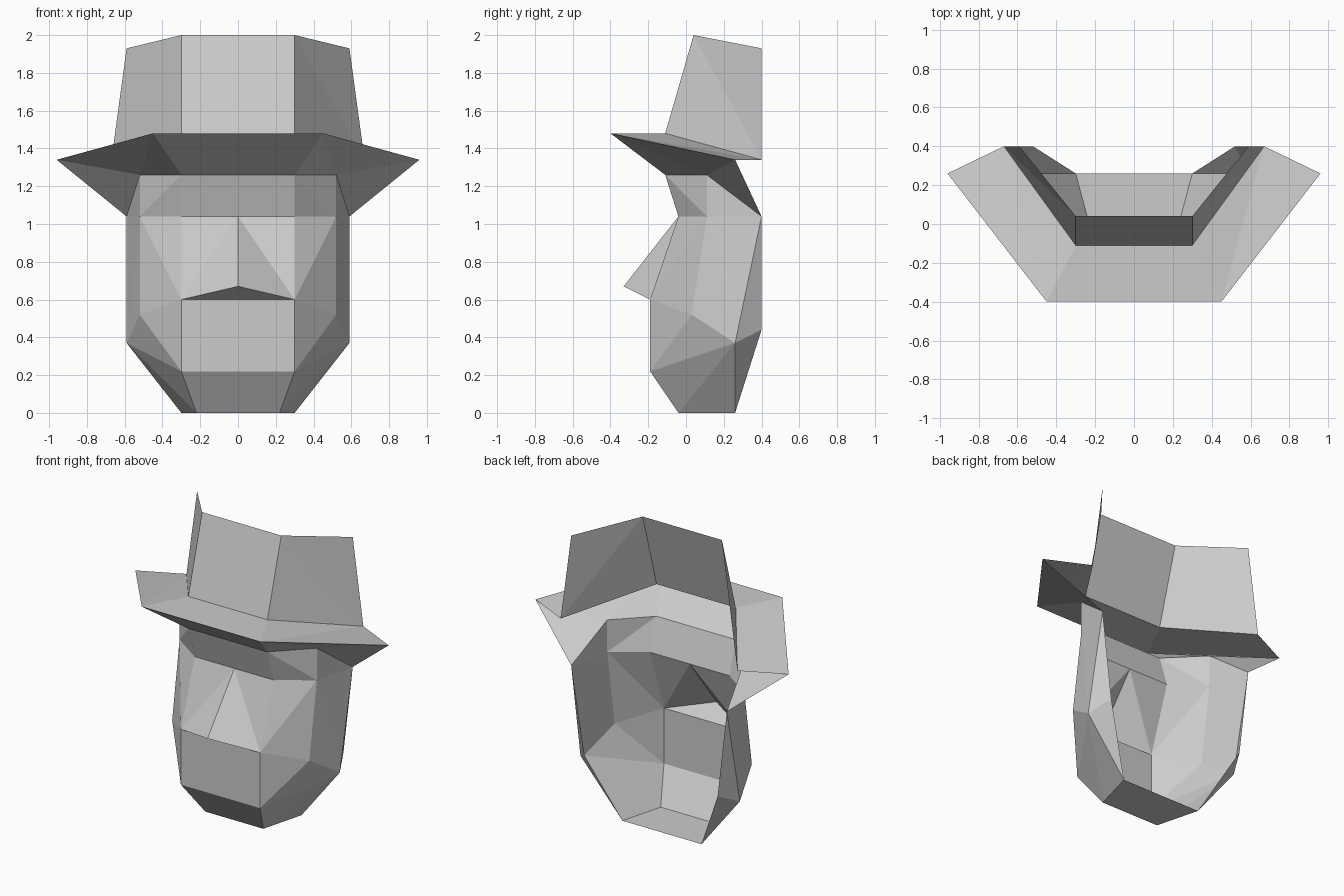
import bpy
import bmesh
from mathutils import Vector

cube = bpy.data.objects.get("Cube")
if cube:
    bpy.data.objects.remove(cube, do_unlink=True)

grey = bpy.data.materials.new("plain grey")
grey.use_nodes = True
colour = (0.6, 0.6, 0.6, 1)
grey.diffuse_color = colour
grey.node_tree.nodes["Principled BSDF"].inputs["Base Color"].default_value = colour

# Corner points of one half; the other half is mirrored across x
P = {
    # hat
    "crown_top": (0.30, 0.04, 2.0),
    "crown_top_back": (0.59, 0.40, 1.93),
    "crown_base": (0.30, -0.11, 1.48),
    "crown_base_back": (0.67, 0.40, 1.34),
    "brim_corner": (0.45, -0.40, 1.48),
    "brim_tip": (0.96, 0.26, 1.34),
    # upper face
    "hairline": (0.30, -0.11, 1.26),
    "temple": (0.52, 0.11, 1.26),
    "ear": (0.59, 0.40, 1.04),
    "brow": (0.30, -0.04, 1.04),
    "brow_side": (0.52, 0.11, 1.04),
    "bridge": (0, -0.04, 1.04),
    "nose_tip": (0, -0.33, 0.67),
    "nostril": (0.30, -0.19, 0.60),
    # lower face
    "cheek": (0.52, 0.03, 0.52),
    "lip": (0.30, -0.19, 0.22),
    "jaw": (0.59, 0.26, 0.37),
    "jaw_back": (0.52, 0.40, 0.44),
    "chin": (0.22, -0.04, 0),
    "throat": (0.30, 0.26, 0),
}


def mirrored(co):
    return (-co[0], co[1], co[2])


def shell(name, sides, spans=()):
    """Mirror side faces, and bridge each span from left to right."""
    bm = bmesh.new()
    verts = {}

    def vert(co):
        if co not in verts:
            verts[co] = bm.verts.new(co)
        return verts[co]

    for names in sides:
        pts = [P[n] for n in names.split()]
        bm.faces.new([vert(p) for p in pts])
        bm.faces.new([vert(mirrored(p)) for p in reversed(pts)])
    for names in spans:
        a, b = (P[n] for n in names.split())
        loop = dict.fromkeys([a, b, mirrored(b), mirrored(a)])
        bm.faces.new([vert(p) for p in loop])
    bmesh.ops.recalc_face_normals(bm, faces=bm.faces[:])

    # The open shells face away from the middle of the head
    middle = Vector((0, 0.4, 1.4 if "brim" in name else 0.8))
    facing = sum(f.normal.dot(f.calc_center_median() - middle) * f.calc_area()
                 for f in bm.faces)
    if facing < 0:
        bmesh.ops.reverse_faces(bm, faces=bm.faces[:])
    mesh = bpy.data.meshes.new(name)
    bm.to_mesh(mesh)
    bm.free()
    mesh.materials.append(grey)
    bpy.context.collection.objects.link(bpy.data.objects.new(name, mesh))


# Open-topped hat crown
shell("hat_crown",
      ["crown_top crown_base crown_base_back",
       "crown_top crown_base_back crown_top_back"],
      ["crown_top crown_base"])

# Folded brim: upper surface and sloping underside
shell("hat_brim",
      ["crown_base brim_corner crown_base_back",
       "brim_corner brim_tip crown_base_back",
       "brim_corner hairline temple",
       "brim_corner temple brim_tip",
       "brim_tip temple ear"],
      ["crown_base brim_corner", "brim_corner hairline"])

# Forehead and temples
shell("forehead",
      ["hairline brow brow_side",
       "hairline brow_side temple",
       "temple brow_side ear"],
      ["hairline brow"])

# Wedge nose
shell("nose", ["bridge nose_tip nostril"], ["nose_tip nostril"])

# Eye hollows, cheeks and sides of the face
shell("cheeks",
      ["bridge nostril brow",
       "brow nostril brow_side",
       "brow_side nostril cheek",
       "nostril lip cheek",
       "cheek lip jaw",
       "brow_side cheek jaw",
       "brow_side jaw ear",
       "ear jaw jaw_back"],
      ["nostril lip"])

# Chin and jaw
shell("jaw",
      ["lip chin jaw",
       "jaw chin throat",
       "jaw throat jaw_back"],
      ["lip chin", "chin throat"])
